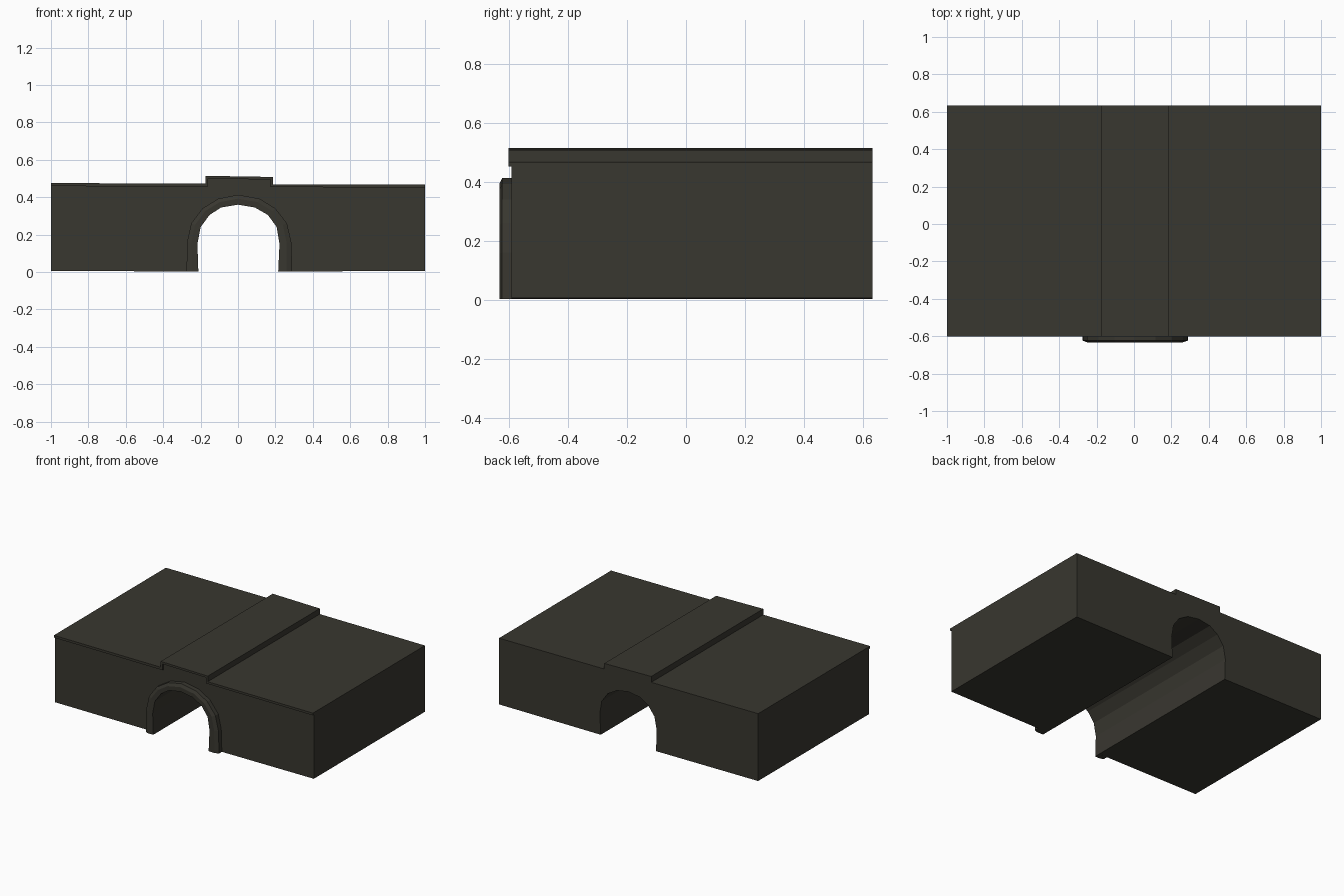
import bpy, bmesh

if "Cube" in bpy.data.objects:
    bpy.data.objects.remove(bpy.data.objects["Cube"])

mat = bpy.data.materials.new("dark olive stone")
mat.diffuse_color = (0.040, 0.038, 0.029, 1)
mat.use_nodes = True
mat.node_tree.nodes["Principled BSDF"].inputs["Base Color"].default_value = mat.diffuse_color


def finish(bm, name):
    bmesh.ops.recalc_face_normals(bm, faces=bm.faces)
    me = bpy.data.meshes.new(name)
    bm.to_mesh(me)
    bm.free()
    me.materials.append(mat)
    ob = bpy.data.objects.new(name, me)
    bpy.context.collection.objects.link(ob)
    return ob


def prism(name, profile, y0, y1):
    """Extrude an (x, z) profile along y."""
    bm = bmesh.new()
    face = bm.faces.new([bm.verts.new((x, y0, z)) for x, z in profile])
    new = bmesh.ops.extrude_face_region(bm, geom=[face])["geom"]
    bmesh.ops.translate(bm, vec=(0, y1 - y0, 0),
                        verts=[v for v in new if isinstance(v, bmesh.types.BMVert)])
    return finish(bm, name)


BACK, WALL, LIP, RING = 0.633, -0.592, -0.602, -0.633

# shared profiles, left to right
tunnel = [(-0.212, 0.003), (-0.217, 0.15), (-0.2, 0.24), (-0.152, 0.305),
          (-0.09, 0.345), (0, 0.36), (0.09, 0.345), (0.16, 0.305),
          (0.207, 0.24), (0.222, 0.15), (0.215, 0.003)]
rim = [(-0.275, 0.003), (-0.272, 0.16), (-0.25, 0.26), (-0.19, 0.34),
       (-0.105, 0.392), (0, 0.413), (0.115, 0.392), (0.2, 0.34),
       (0.262, 0.26), (0.285, 0.16), (0.29, 0.003)]
roof_top = [(-1, 0.475), (-0.175, 0.473), (-0.175, 0.514), (0.188, 0.508),
            (0.188, 0.469), (1, 0.467)]
roof_under = [(-1, 0.459), (-0.16, 0.456), (-0.16, 0.499), (0.175, 0.494),
              (0.175, 0.454), (1, 0.451)]

# main block with the tunnel running through it
prism("tunnel_block",
      [(-1, 0.005)] + roof_under + [(1, 0.005)] + tunnel[::-1], WALL, BACK)

# thin stepped roof with a small front lip
prism("stepped_roof", roof_top + roof_under[::-1], LIP, BACK)

# raised arch around the front opening, with a bevelled outer edge
bm = bmesh.new()
loops = []
for inner, outer in zip(tunnel, rim):
    bevel = [o + (i - o) * 0.4 for i, o in zip(inner, outer)]
    section = [(inner, WALL), (inner, RING + 0.002), (bevel, RING),
               (outer, RING + 0.01), (outer, WALL)]
    loops.append([bm.verts.new((p[0], y, p[1])) for p, y in section])
for a, b in zip(loops, loops[1:]):
    for k in range(5):
        n = (k + 1) % 5
        bm.faces.new((a[k], a[n], b[n], b[k]))
bm.faces.new(loops[0])
bm.faces.new(loops[-1])
finish(bm, "arch_surround")
